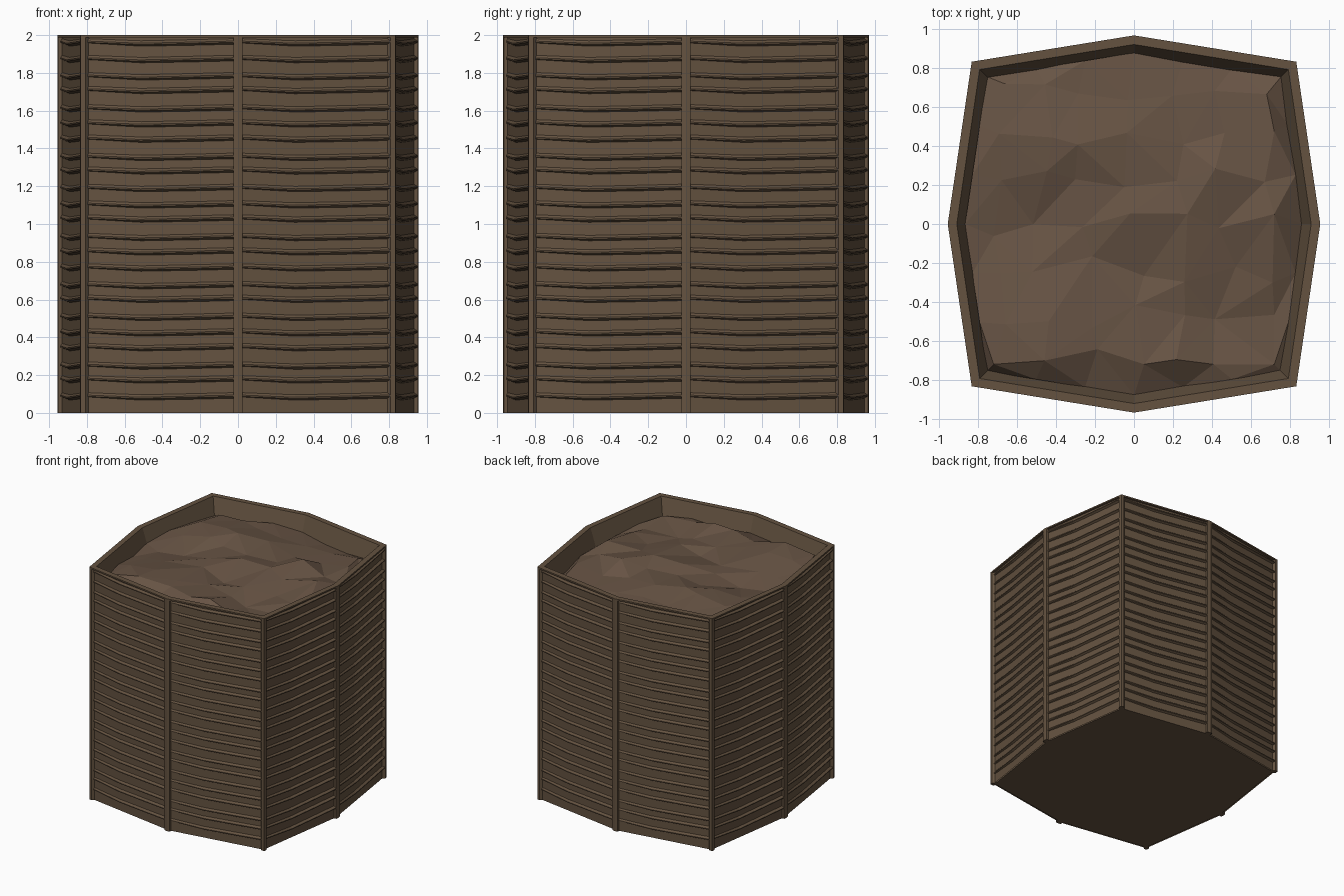
import bpy, bmesh, math, random
from mathutils import Vector
from mathutils.geometry import delaunay_2d_cdt

if "Cube" in bpy.data.objects:
    bpy.data.objects.remove(bpy.data.objects["Cube"])

random.seed(7)
H = 2.0


def material(name, rgb):
    m = bpy.data.materials.new(name)
    m.diffuse_color = (*rgb, 1)
    m.use_nodes = True
    m.node_tree.nodes["Principled BSDF"].inputs["Base Color"].default_value = m.diffuse_color
    return m


WOOD = material("brown wicker", (0.128, 0.085, 0.051))
SOIL = material("brown soil", (0.136, 0.088, 0.058))

# Eight-sided plan, counter-clockwise
PLAN = [Vector(p) for p in ((0, -0.968), (0.833, -0.833), (0.956, 0), (0.833, 0.833),
                            (0, 0.968), (-0.833, 0.833), (-0.956, 0), (-0.833, -0.833))]
N = len(PLAN)


def inset(d):
    """Plan moved inward by d on every side."""
    out = []
    for i, p in enumerate(PLAN):
        a = (p - PLAN[i - 1]).normalized()
        b = (PLAN[(i + 1) % N] - p).normalized()
        n1, n2 = Vector((-a.y, a.x)), Vector((-b.y, b.x))
        m = (n1 + n2).normalized()
        out.append(p + m * d / m.dot(n1))
    return out


def make(name, bm, mat, fix=True):
    if fix:
        bmesh.ops.recalc_face_normals(bm, faces=bm.faces)
    me = bpy.data.meshes.new(name)
    bm.to_mesh(me)
    bm.free()
    me.materials.append(mat)
    ob = bpy.data.objects.new(name, me)
    bpy.context.collection.objects.link(ob)
    return ob


def prism(name, pts, z0, z1, mat):
    bm = bmesh.new()
    f = bm.faces.new([bm.verts.new((p.x, p.y, z0)) for p in pts])
    r = bmesh.ops.extrude_face_region(bm, geom=[f])
    for v in r["geom"]:
        if isinstance(v, bmesh.types.BMVert):
            v.co.z = z1
    return make(name, bm, mat)


# Solid core closing the underside
prism("basket_base", inset(0.03), 0, 1.75, WOOD)

# Woven side panels: recessed sheets with sagging horizontal ridges
BACK = inset(0.02)
ROWS = 23
COLS = ((0.0, 0.0, 0.007), (0.37, -0.012, 0.016), (0.7, -0.006, 0.018), (1.0, 0.0, 0.018))
for i in range(N):
    a, b = BACK[i], BACK[(i + 1) % N]
    d = (b - a).normalized()
    normal = Vector((d.y, -d.x))
    bm = bmesh.new()
    columns = []
    for t, sag, depth in COLS:
        p = a.lerp(b, t)
        profile = [(0, 0)]
        for r in range(ROWS):
            z = 0.09 + r * 1.87 / (ROWS - 1) + 0.007 * math.sin(r * 2.4) + sag
            k = depth / 0.018
            profile += [(z - 0.012 * k, 0), (z - 0.002, depth), (z + 0.005, depth),
                        (z + 0.018, 0)]
        profile.append((H - 0.005, 0))
        columns.append([bm.verts.new((*(p + normal * o), z)) for z, o in profile])
    for c0, c1 in zip(columns, columns[1:]):
        for j in range(len(c0) - 1):
            bm.faces.new((c0[j], c1[j], c1[j + 1], c0[j + 1]))
    make(f"woven_panel_{i + 1}", bm, WOOD, fix=False)

# Upright posts wrapping each corner
INNER = inset(0.04)
for i, p in enumerate(PLAN):
    u = (PLAN[i - 1] - p).normalized() * 0.025
    v = (PLAN[(i + 1) % N] - p).normalized() * 0.025
    q = INNER[i]
    prism(f"post_{i + 1}", [p + u, p, p + v, q + v, q, q + u], 0, H - 0.003, WOOD)

# Top rim with sloping inner wall
bm = bmesh.new()
loops = [[bm.verts.new((p.x, p.y, z)) for p in inset(d)]
         for d, z in ((0.022, 1.988), (0, 1.988), (0, H), (0.046, H), (0.105, 1.82))]
for l0, l1 in zip(loops, loops[1:]):
    for i in range(N):
        j = (i + 1) % N
        bm.faces.new((l0[i], l0[j], l1[j], l1[i]))
make("rim", bm, WOOD, fix=False)

# Faceted soil filling: jittered points joined into triangles
edge = inset(0.088)
pts = []
heights = []
for i in range(N):
    for k in range(3):
        pts.append(edge[i].lerp(edge[(i + 1) % N], k / 3))
        heights.append(1.87 + random.uniform(-0.03, 0.035))
border = len(pts)
for gx in range(-3, 4):
    for gy in range(-3, 4):
        x = gx * 0.235 + random.uniform(-0.07, 0.07)
        y = gy * 0.235 + random.uniform(-0.07, 0.07)
        pts.append(Vector((max(-0.72, min(0.72, x)), max(-0.72, min(0.72, y)))))
        heights.append(1.915 + 0.03 * math.sin(5.5 * y + 1.5 * x) + random.uniform(-0.035, 0.035))
rim_edges = [(i, (i + 1) % border) for i in range(border)]
vs, _, fs, origin, _, _ = delaunay_2d_cdt(pts, rim_edges, [], 1, 1e-5)
bm = bmesh.new()
verts = [bm.verts.new((v.x, v.y, heights[o[0]] if o else 1.88)) for v, o in zip(vs, origin)]
for f in fs:
    bm.faces.new([verts[k] for k in f])
for f in bm.faces:
    f.normal_update()
    if f.normal.z < 0:
        f.normal_flip()
make("soil_fill", bm, SOIL, fix=False)
